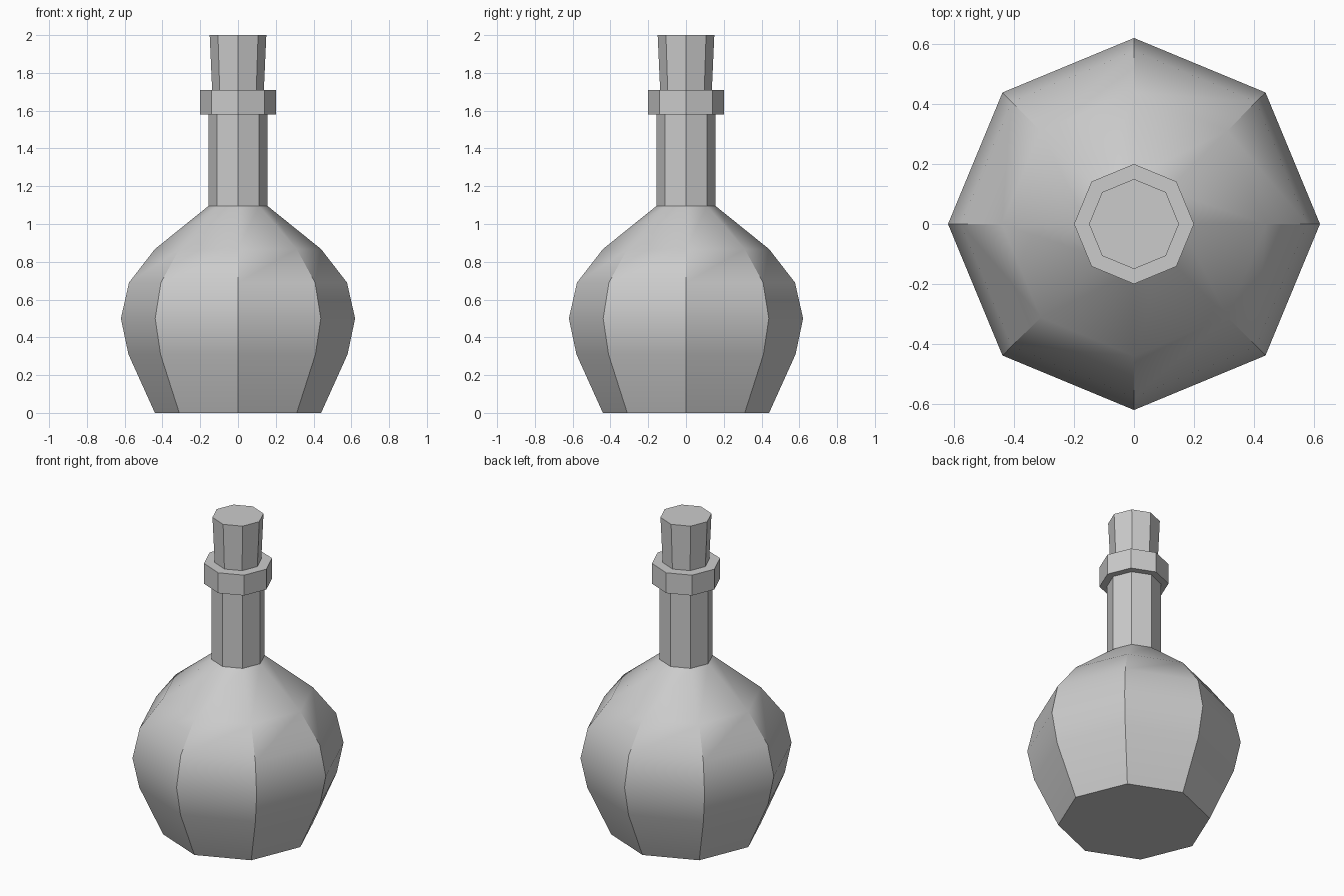
import bpy, bmesh, math

cube = bpy.data.objects.get("Cube")
if cube:
    bpy.data.objects.remove(cube, do_unlink=True)

SIDES = 8

grey = bpy.data.materials.new("plain grey")
grey.use_nodes = True
colour = (0.6, 0.6, 0.6, 1)
grey.diffuse_color = colour
grey.node_tree.nodes["Principled BSDF"].inputs["Base Color"].default_value = colour


def lathe(name, profile):
    """Turn a (radius, height) profile into a capped octagonal solid."""
    bm = bmesh.new()
    rings = []
    for r, z in profile:
        angles = [math.tau * i / SIDES for i in range(SIDES)]
        rings.append([bm.verts.new((r * math.cos(a), r * math.sin(a), z)) for a in angles])
    for low, high in zip(rings, rings[1:]):
        for i in range(SIDES):
            j = (i + 1) % SIDES
            bm.faces.new((low[i], low[j], high[j], high[i]))
    bm.faces.new(rings[0][::-1])
    bm.faces.new(rings[-1])
    mesh = bpy.data.meshes.new(name)
    bm.to_mesh(mesh)
    bm.free()
    mesh.materials.append(grey)
    obj = bpy.data.objects.new(name, mesh)
    bpy.context.collection.objects.link(obj)
    bpy.ops.object.select_all(action='DESELECT')
    obj.select_set(True)
    bpy.context.view_layer.objects.active = obj
    bpy.ops.object.shade_smooth_by_angle(angle=math.radians(30))
    return obj


# Rounded flask with neck and rim in one piece
lathe("bottle", [
    (0.44, 0), (0.58, 0.31), (0.62, 0.5), (0.577, 0.69), (0.44, 0.867),
    (0.157, 1.095), (0.157, 1.58), (0.2, 1.58), (0.2, 1.71),
])

# Flared stopper seated in the rim
lathe("stopper", [(0.132, 1.6), (0.15, 2.0)])
